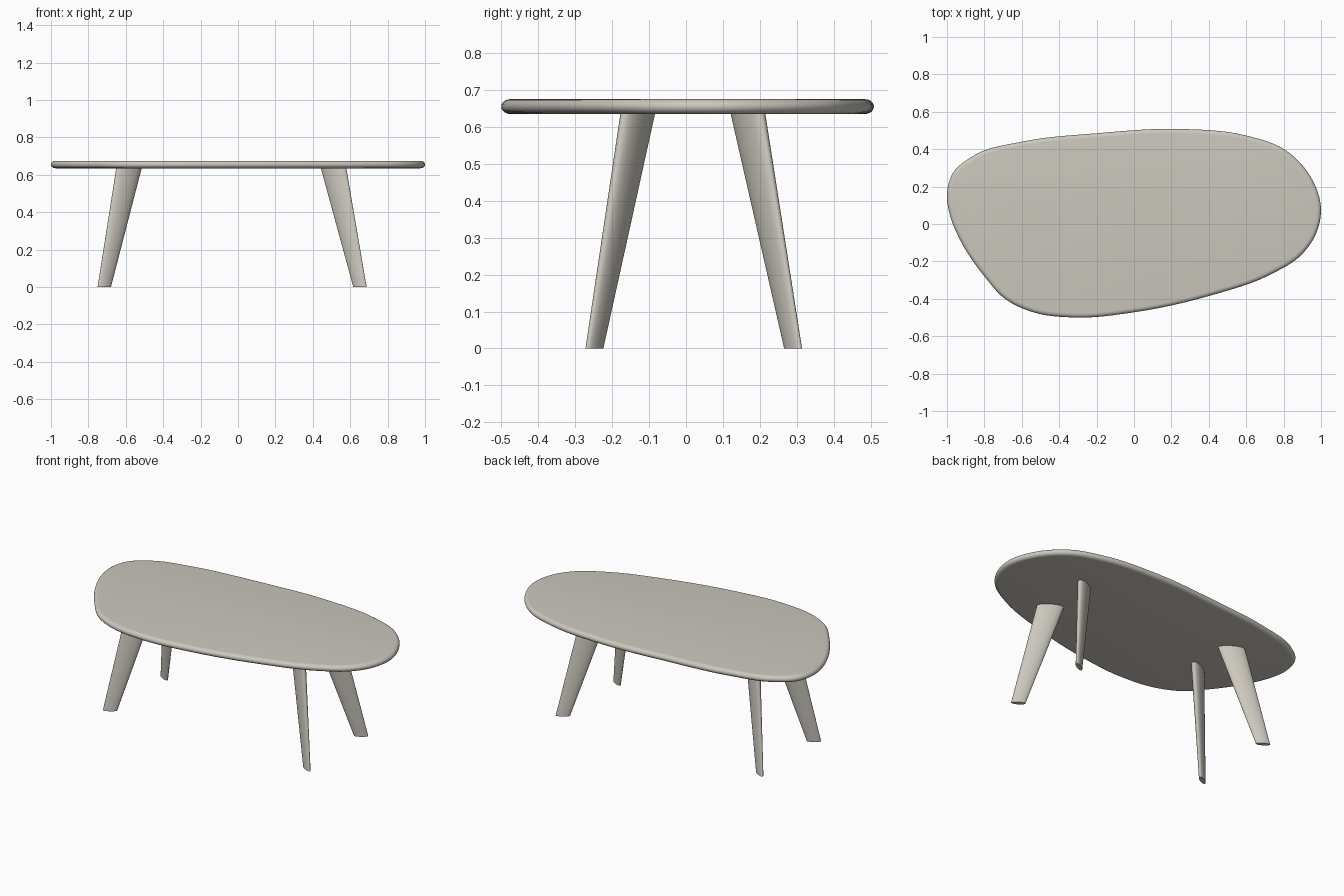
import bpy, bmesh, math
from mathutils import Vector

if "Cube" in bpy.data.objects:
    bpy.data.objects.remove(bpy.data.objects["Cube"])

stone = bpy.data.materials.new("warm light grey")
stone.diffuse_color = (0.60, 0.575, 0.515, 1)
stone.use_nodes = True
stone.node_tree.nodes["Principled BSDF"].inputs["Base Color"].default_value = stone.diffuse_color


def loft(name, rings):
    """Skin a stack of closed rings and cap both ends."""
    bm = bmesh.new()
    loops = [[bm.verts.new(p) for p in ring] for ring in rings]
    n = len(loops[0])
    for a, b in zip(loops, loops[1:]):
        for i in range(n):
            j = (i + 1) % n
            bm.faces.new((a[i], a[j], b[j], b[i]))
    bm.faces.new(loops[0][::-1])
    bm.faces.new(loops[-1])
    bmesh.ops.recalc_face_normals(bm, faces=bm.faces[:])
    mesh = bpy.data.meshes.new(name)
    bm.to_mesh(mesh)
    bm.free()
    mesh.materials.append(stone)
    ob = bpy.data.objects.new(name, mesh)
    bpy.context.collection.objects.link(ob)
    bpy.ops.object.select_all(action='DESELECT')
    bpy.context.view_layer.objects.active = ob
    ob.select_set(True)
    bpy.ops.object.shade_smooth_by_angle(angle=math.radians(35))
    return ob


def closed_spline(pts, steps):
    """Closed centripetal-style Catmull-Rom through 2D points."""
    pts = [Vector(p) for p in pts]
    n, out = len(pts), []
    for i in range(n):
        p0, p1, p2, p3 = (pts[(i + k) % n] for k in (-1, 0, 1, 2))
        d0, d1, d2 = ((b - a).length for a, b in ((p0, p1), (p1, p2), (p2, p3)))
        m1 = ((p1 - p0) / d0 * d1 + (p2 - p1) / d1 * d0) / (d0 + d1) * d1
        m2 = ((p2 - p1) / d1 * d2 + (p3 - p2) / d2 * d1) / (d1 + d2) * d1
        for s in range(steps):
            t = s / steps
            out.append((2*t**3 - 3*t**2 + 1) * p1 + (t**3 - 2*t**2 + t) * m1
                       + (3*t**2 - 2*t**3) * p2 + (t**3 - t**2) * m2)
    return out


# Tabletop: pebble outline with a fully rounded edge
outline = closed_spline([
    (-1.0, 0.16), (-0.97, 0.27), (-0.85, 0.37), (-0.6, 0.44), (-0.2, 0.485),
    (0.25, 0.508), (0.6, 0.473), (0.81, 0.395), (0.94, 0.26), (1.0, 0.08),
    (0.97, -0.06), (0.89, -0.17), (0.73, -0.27), (0.4, -0.385), (0, -0.472),
    (-0.315, -0.5), (-0.545, -0.47), (-0.69, -0.40), (-0.80, -0.28),
    (-0.93, -0.085), (-0.985, 0.05)], 6)
count = len(outline)
inward = []
for i in range(count):
    t = (outline[(i + 1) % count] - outline[i - 1]).normalized()
    inward.append(Vector((t.y, -t.x)))  # outline runs clockwise
rings = []
for k in range(13):
    a = -math.pi / 2 + math.pi * k / 12
    inset, z = 0.024 * (1 - math.cos(a)), 0.655 + 0.02 * math.sin(a)
    rings.append([(*(p + q * inset), z) for p, q in zip(outline, inward)])
loft("tabletop", rings)


# Legs: splayed, tapering, flattened ovals turned towards the corners
def oval(cx, cy, z, a, b, angle, n=40):
    c, s = math.cos(angle), math.sin(angle)
    ring = []
    for i in range(n):
        u = a * math.cos(2 * math.pi * i / n)
        v = b * math.sin(2 * math.pi * i / n)
        ring.append((cx + u * c - v * s, cy + u * s + v * c, z))
    return ring


ends_x = {"left": (-0.715, -0.582), "right": (0.652, 0.51)}
ends_y = {"front": (-0.248, -0.13), "back": (0.29, 0.167)}
for sx, (x0, x1) in ends_x.items():
    for sy, (y0, y1) in ends_y.items():
        turn = math.radians(31) * (1 if x0 * y0 > 0 else -1)
        loft(f"{sy}_{sx}_leg", [oval(x0, y0, 0, 0.041, 0.014, turn),
                                oval(x1, y1, 0.64, 0.078, 0.029, turn)])
